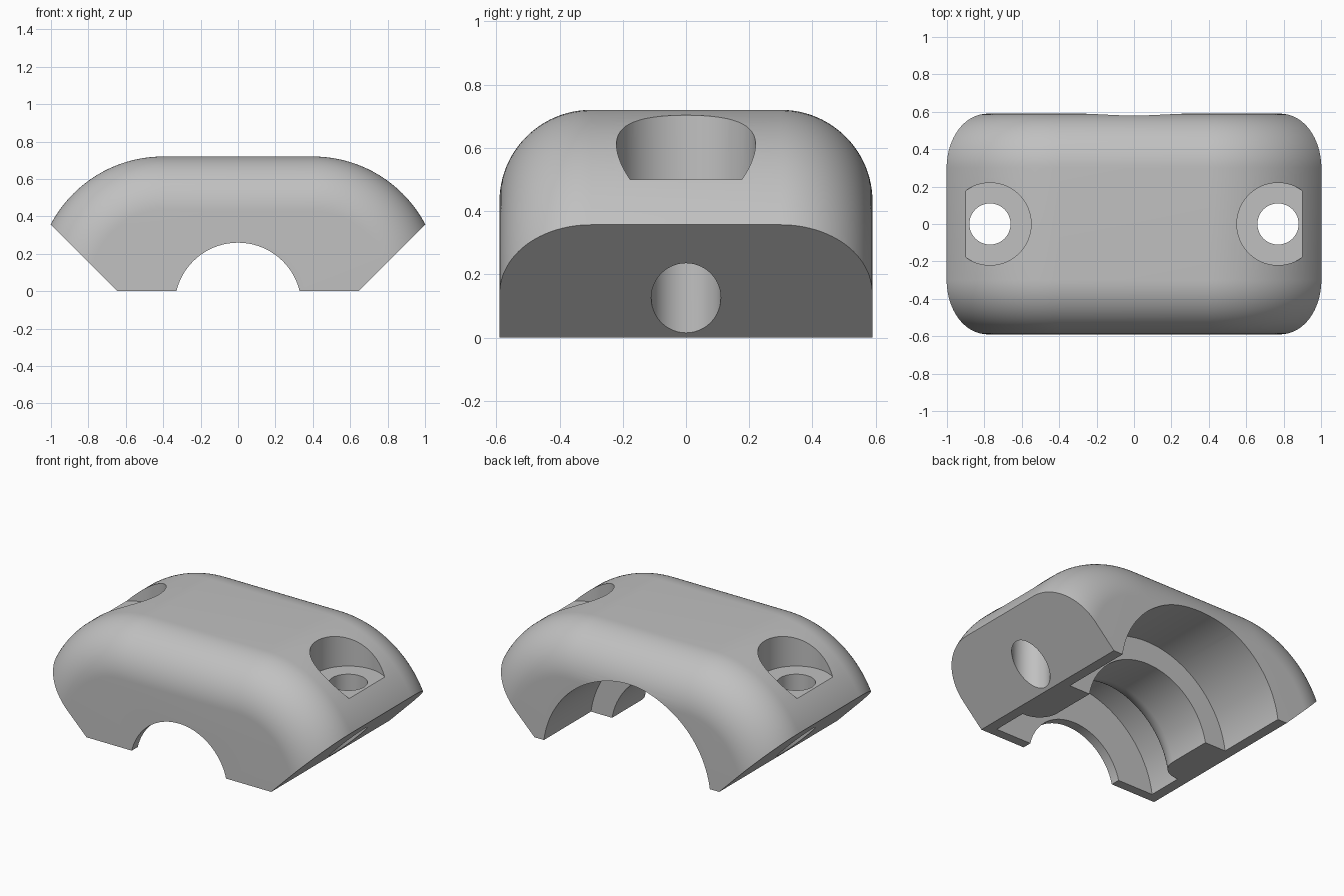
import bpy, bmesh
from math import sin, cos, pi
from mathutils import Vector, Matrix

default = bpy.data.objects.get("Cube")
if default:
    bpy.data.objects.remove(default, do_unlink=True)

HALF_DEPTH, HEIGHT = 0.59, 0.72
FILLET = 0.29            # rounding along the front and back edges
ARC_X, ARC_R = 0.4, 0.68  # shoulder arcs
BORE_Z = -0.08           # axis height of the bore

grey = bpy.data.materials.new("plain_grey")
grey.use_nodes = True
colour = (0.53, 0.53, 0.53, 1)
grey.diffuse_color = colour
grey.node_tree.nodes["Principled BSDF"].inputs["Base Color"].default_value = colour


def make_object(name, bm):
    bmesh.ops.recalc_face_normals(bm, faces=bm.faces)
    mesh = bpy.data.meshes.new(name)
    bm.to_mesh(mesh)
    bm.free()
    mesh.materials.append(grey)
    obj = bpy.data.objects.new(name, mesh)
    bpy.context.collection.objects.link(obj)
    return obj


def skin(bm, rings):
    """Bridge closed loops of points and cap both ends."""
    loops = [[bm.verts.new(p) for p in ring] for ring in rings]
    n = len(loops[0])
    for a, b in zip(loops, loops[1:]):
        for i in range(n):
            j = (i + 1) % n
            bm.faces.new((a[i], a[j], b[j], b[i]))
    bm.faces.new(loops[0])
    bm.faces.new(loops[-1])


def section(y, inset, steps=32):
    """Arched outline with round shoulders, moved inward by inset."""
    r = ARC_R - inset
    base = HEIGHT - ARC_R
    right = [(ARC_X + r * cos(a), base + r * sin(a))
             for a in (i * pi / 2 / steps for i in range(steps + 1))]
    right.insert(0, (ARC_X + r, -0.1))
    outline = right + [(-x, z) for x, z in reversed(right)]
    return [(x, y, z) for x, z in outline]


def cylinder(name, x, radius, bottom, top):
    bm = bmesh.new()
    place = Matrix.Translation((x, 0, (bottom + top) / 2))
    bmesh.ops.create_cone(bm, cap_ends=True, segments=96, radius1=radius,
                          radius2=radius, depth=top - bottom, matrix=place)
    return make_object(name, bm)


def bore(name, profile, segments=128):
    """Revolve (y, radius) points around the lengthwise axis."""
    bm = bmesh.new()
    angles = [2 * pi * i / segments for i in range(segments)]
    skin(bm, [[(r * cos(a), y, BORE_Z + r * sin(a)) for a in angles]
              for y, r in profile])
    return make_object(name, bm)


# Body: rounded shell, trimmed flat below and at the slanted ends
bm = bmesh.new()
steps = 24
half = []
for i in range(steps + 1):
    a = pi / 2 * i / steps
    half.append((HALF_DEPTH - FILLET + FILLET * sin(a), FILLET * (1 - cos(a))))
stations = [(-y, d) for y, d in reversed(half)] + half
skin(bm, [section(y, d) for y, d in stations])
bmesh.ops.recalc_face_normals(bm, faces=bm.faces)
for point, normal in (((0.645, 0, 0), (1, 0, -1)),
                      ((-0.645, 0, 0), (-1, 0, -1)),
                      ((0, 0, 0), (0, 0, -1))):
    cut = bmesh.ops.bisect_plane(bm, geom=bm.verts[:] + bm.edges[:] + bm.faces[:],
                                 plane_co=Vector(point), plane_no=Vector(normal),
                                 clear_outer=True)
    rim = [e for e in bm.edges if e.is_boundary]
    bmesh.ops.holes_fill(bm, edges=rim, sides=0)
body = make_object("clamp_body", bm)

# Stepped bore: front lip, groove, rounded inner ring, wide back mouth
wide, ring, lip, round_r = 0.585, 0.44, 0.339, 0.13
profile = [(-0.8, lip), (-0.53, lip), (-0.53, wide), (-0.3, wide)]
for i in range(13):
    a = pi / 2 * i / 12
    profile.append((-0.3 + round_r * (1 - cos(a)), ring + round_r * (1 - sin(a))))
profile += [(0.12, ring), (0.12, wide), (0.8, wide)]
cutters = [bore("bore_cutter", profile)]

# Screw holes with flat counterbores
for side in (-1, 1):
    cutters.append(cylinder("screw_hole_cutter", side * 0.77, 0.11, -0.3, 0.6))
    cutters.append(cylinder("counterbore_cutter", side * 0.77, 0.22, 0.5, 1.0))

bpy.ops.object.select_all(action="DESELECT")
bpy.context.view_layer.objects.active = body
body.select_set(True)
for cutter in cutters:
    cutter.hide_render = True
    mod = body.modifiers.new("cut", "BOOLEAN")
    mod.operation = "DIFFERENCE"
    mod.solver = "EXACT"
    mod.object = cutter
    bpy.ops.object.modifier_apply(modifier=mod.name)
    bpy.data.objects.remove(cutter, do_unlink=True)

bpy.ops.object.shade_smooth_by_angle(angle=pi / 7)
